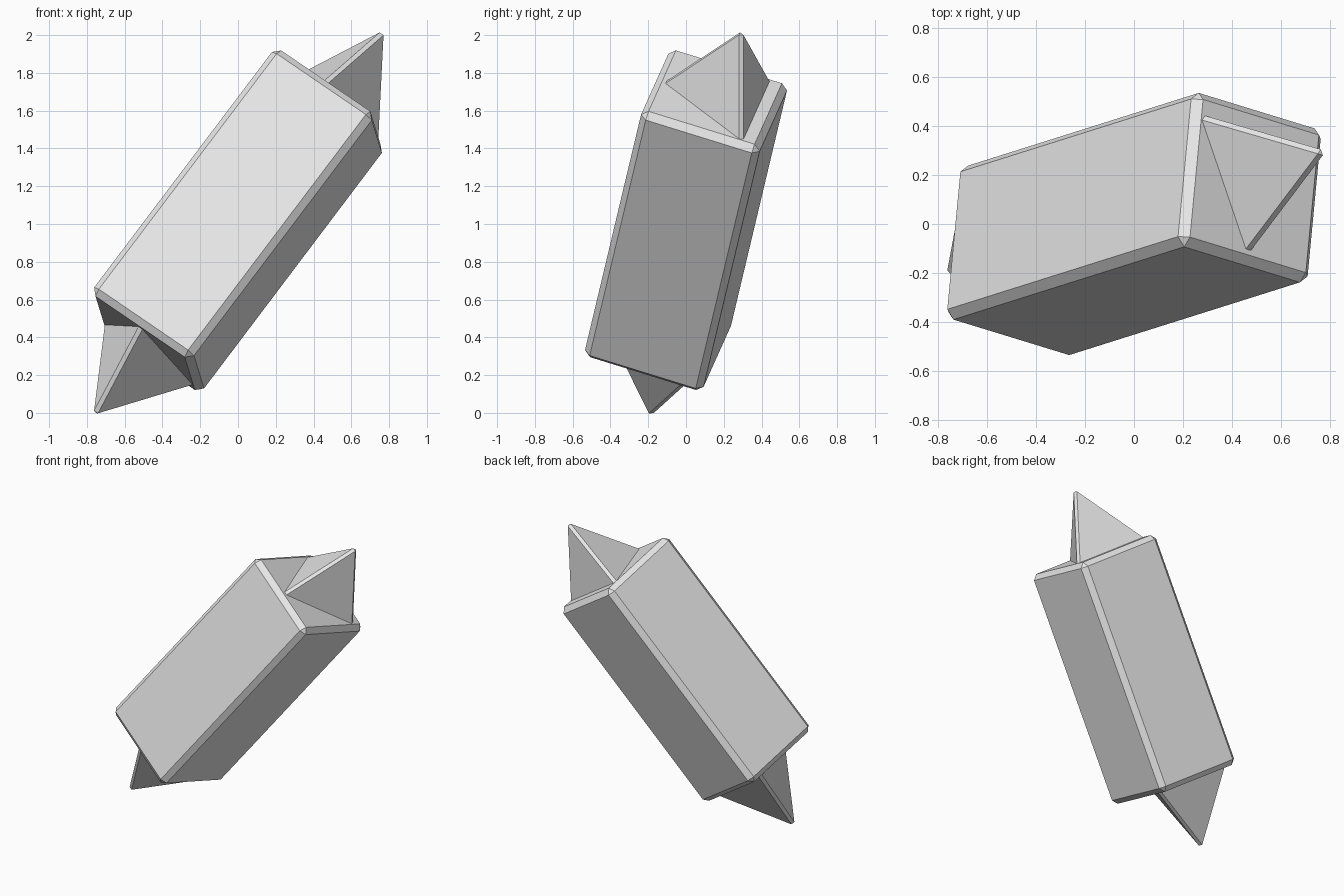
import bpy, bmesh, math
from mathutils import Vector, Matrix

if "Cube" in bpy.data.objects:
    bpy.data.objects.remove(bpy.data.objects["Cube"])

# Tilted frame: n runs along the post, u and v across it
n = Vector((0.592, 0.1866, 0.784)).normalized()
v = Vector((0.0904, 0.9515, -0.295))
v = (v - n * v.dot(n)).normalized()
u = v.cross(n)
frame = Matrix.Translation((0, 0, 1.02)) @ Matrix((u, v, n)).transposed().to_4x4()

HALF_WIDTH, HALF_LENGTH = 0.33, 0.83

grey = bpy.data.materials.new("light_grey")
grey.diffuse_color = (0.8, 0.8, 0.8, 1)
grey.use_nodes = True
grey.node_tree.nodes["Principled BSDF"].inputs["Base Color"].default_value = grey.diffuse_color


def finish(bm, name):
    """Place the part in the tilted frame and add it to the scene."""
    bm.transform(frame)
    bmesh.ops.recalc_face_normals(bm, faces=bm.faces)
    mesh = bpy.data.meshes.new(name)
    bm.to_mesh(mesh)
    bm.free()
    mesh.materials.append(grey)
    bpy.context.collection.objects.link(bpy.data.objects.new(name, mesh))


def chamfer(bm, edges, width):
    bmesh.ops.bevel(bm, geom=edges, offset=width, offset_type='OFFSET',
                    segments=1, affect='EDGES', profile=0.5)


# Square post with chamfered edges
bm = bmesh.new()
bmesh.ops.create_cube(bm, size=2)
bmesh.ops.scale(bm, vec=(HALF_WIDTH, HALF_WIDTH, HALF_LENGTH), verts=bm.verts)
chamfer(bm, bm.edges[:], 0.035)
finish(bm, "post")

# Three-sided spike on each end, mirrored along the post
RADIUS, HEIGHT, SHIFT = 0.35, 0.488, 0.055
for side, name in ((1, "top_spike"), (-1, "bottom_spike")):
    bm = bmesh.new()
    base = []
    for k in range(3):
        a = math.radians(-90 + 120 * k)
        base.append(bm.verts.new((RADIUS * math.cos(a),
                                  SHIFT + RADIUS * math.sin(a),
                                  side * HALF_LENGTH)))
    tip = bm.verts.new((0, SHIFT, side * (HALF_LENGTH + HEIGHT)))
    bm.faces.new(base)
    for k in range(3):
        bm.faces.new((base[k], base[(k + 1) % 3], tip))
    bmesh.ops.recalc_face_normals(bm, faces=bm.faces)
    chamfer(bm, list(tip.link_edges), 0.022)
    finish(bm, name)
